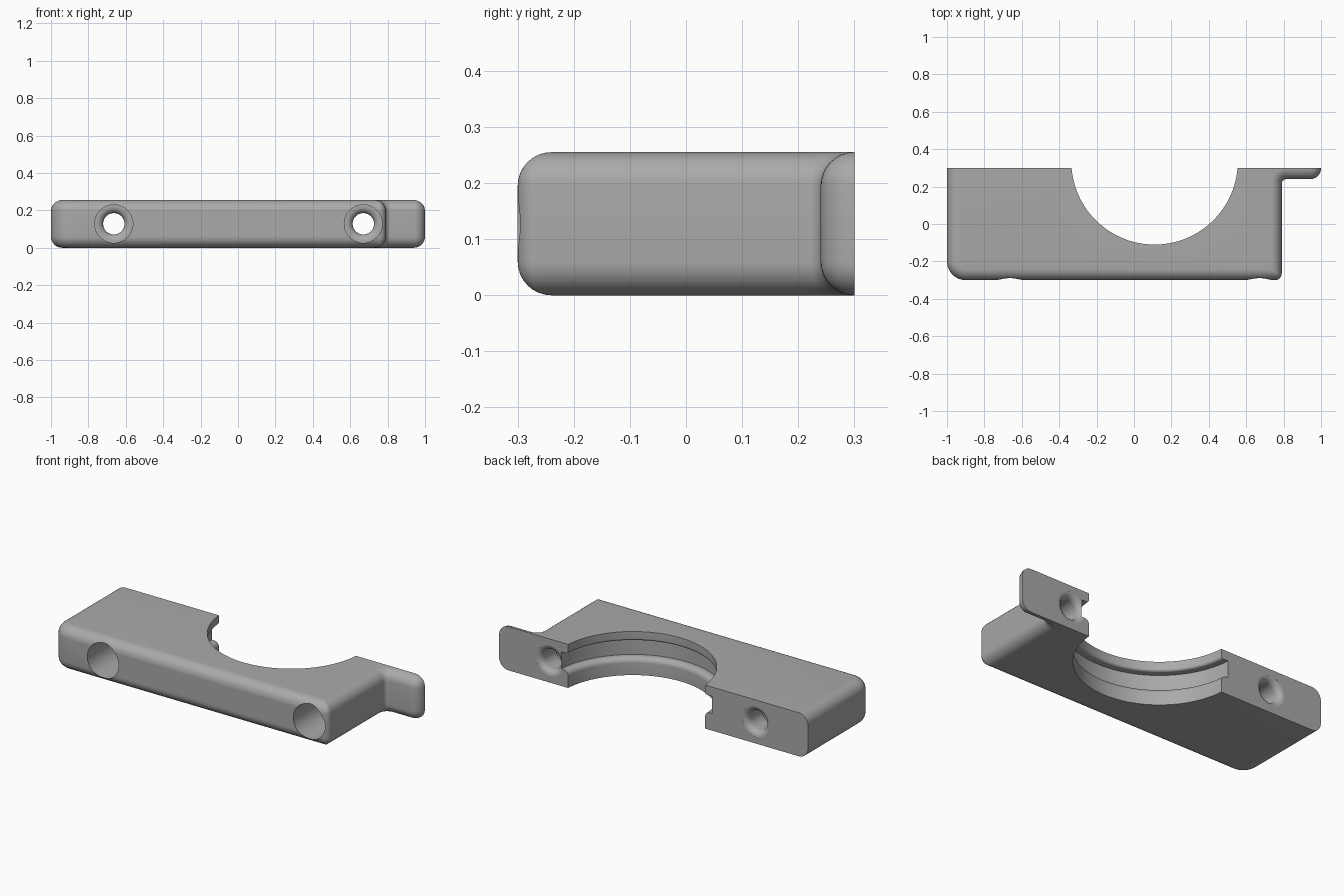
import bpy, bmesh, math
from mathutils import Matrix, Vector

cube = bpy.data.objects.get("Cube")
if cube:
    bpy.data.objects.remove(cube, do_unlink=True)

HEIGHT, EDGE, BACK = 0.255, 0.06, 0.3

grey = bpy.data.materials.new("plain_grey")
grey.use_nodes = True
grey.diffuse_color = (0.4, 0.4, 0.4, 1)
grey.node_tree.nodes["Principled BSDF"].inputs["Base Color"].default_value = (0.4, 0.4, 0.4, 1)


def make_object(name, bm):
    bmesh.ops.recalc_face_normals(bm, faces=bm.faces)
    mesh = bpy.data.meshes.new(name)
    bm.to_mesh(mesh)
    bm.free()
    mesh.materials.append(grey)
    obj = bpy.data.objects.new(name, mesh)
    bpy.context.collection.objects.link(obj)
    return obj


def arc(cx, cy, r, start, end, steps=8):
    """Points along an arc, angles in degrees."""
    angles = [math.radians(start + (end - start) * i / steps) for i in range(steps + 1)]
    return [(cx + r * math.cos(a), cy + r * math.sin(a)) for a in angles]


def outline(d):
    """Plan outline of the body, inset by d everywhere but the flat back."""
    left, right, tip = -1 + d, 0.79 - d, 1 - d
    front, ear = -BACK + d, min(0.24 + d, 0.296)
    r1, r2 = max(0.1 - d, 0.004), max(0.035 - d, 0.004)
    r3, r4 = 0.025 + d, max(0.058 - d, 0.003)
    pts = [(left, BACK)]
    pts += arc(left + r1, front + r1, r1, 180, 270)
    pts += arc(right - r2, front + r2, r2, -90, 0)
    pts += arc(right + r3, ear - r3, r3, 180, 90)
    pts += arc(tip - r4, ear + r4, r4, -90, 0)
    return pts + [(tip, BACK)]


def spin_cutter(name, profile, matrix, steps=96):
    """Solid of revolution from (radius, height) points."""
    bm = bmesh.new()
    rings = []
    for r, h in profile:
        rings.append([bm.verts.new((x, y, h)) for x, y in arc(0, 0, r, 0, 360, steps)[:-1]])
    for a, b in zip(rings, rings[1:]):
        for i in range(steps):
            j = (i + 1) % steps
            bm.faces.new((a[i], a[j], b[j], b[i]))
    bm.faces.new(rings[0])
    bm.faces.new(rings[-1])
    bm.transform(matrix)
    obj = make_object(name, bm)
    obj.hide_render = True
    return obj


# Body: stacked outlines giving rounded upper and lower edges
bm = bmesh.new()
lower = [(EDGE * (1 - math.sin(t)), EDGE * (1 - math.cos(t)))
         for t in (math.pi / 2 * i / 8 for i in range(9))]
layers = lower + [(d, HEIGHT - z) for d, z in reversed(lower)]
rings = [[bm.verts.new((x, y, z)) for x, y in outline(d)] for d, z in layers]
count = len(rings[0])
for a, b in zip(rings, rings[1:]):
    for i in range(count - 1):
        bm.faces.new((a[i], a[i + 1], b[i + 1], b[i]))
bm.faces.new(rings[0])
bm.faces.new(rings[-1])
# Flat back closed as one face
bm.faces.new([r[0] for r in rings] + [r[-1] for r in reversed(rings)])
body = make_object("clamp_half", bm)

# Round seat with a groove between two lips
R, G = 0.445, 0.49
seat = [(R, -0.1)] + arc(R + 0.03, 0.07, 0.03, 180, 90)
seat += [(G, 0.1), (G, 0.2)] + arc(R + 0.015, 0.215, 0.015, 270, 180) + [(R, 0.4)]
cutters = [spin_cutter("seat_cutter", seat, Matrix.Translation((0.11, 0.335, 0)), 160)]

# Counterbored bolt holes, flared at both ends of the narrow part
bolt = [(0.102, -0.5), (0.102, 0.14)] + arc(0.092, 0.175, 0.035, 270, 180)
bolt += arc(0.092, 0.265, 0.035, 180, 95) + [(0.093, 0.33)]
for side, x in (("right", -0.664), ("left", 0.67)):
    # Spin axis z is laid along +y
    m = Matrix.Translation((x, 0, 0.128)) @ Matrix.Rotation(math.radians(-90), 4, "X")
    cutters.append(spin_cutter(side + "_bolt_cutter", bolt, m, 64))

bpy.ops.object.select_all(action="DESELECT")
bpy.context.view_layer.objects.active = body
body.select_set(True)
for cutter in cutters:
    mod = body.modifiers.new("cut", "BOOLEAN")
    mod.operation, mod.solver, mod.object = "DIFFERENCE", "EXACT", cutter
    bpy.ops.object.modifier_apply(modifier=mod.name)
    bpy.data.objects.remove(cutter, do_unlink=True)

bpy.ops.object.shade_smooth_by_angle(angle=math.radians(30))
